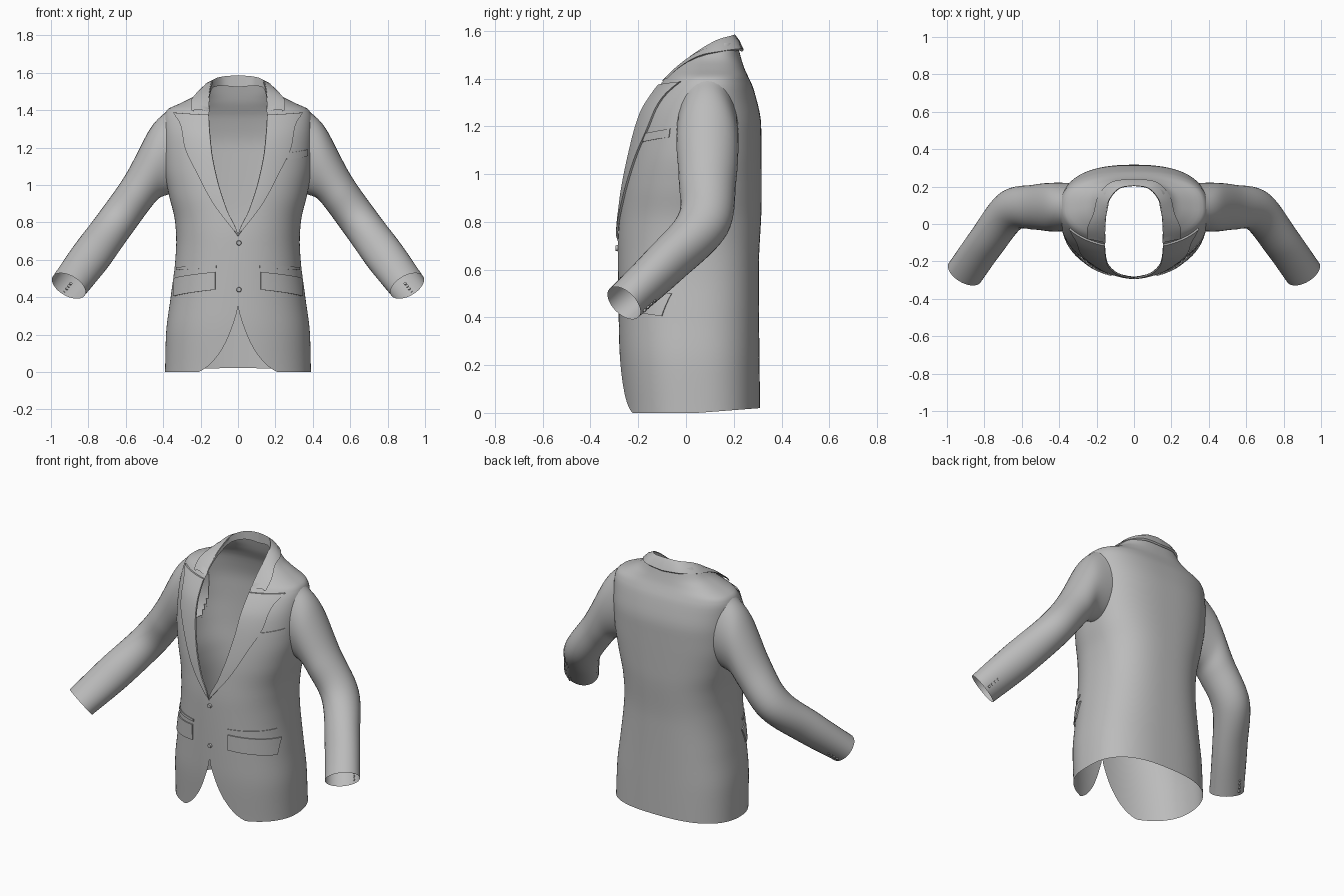
import bpy, bmesh, math
from mathutils import Vector

if "Cube" in bpy.data.objects:
    bpy.data.objects.remove(bpy.data.objects["Cube"])

cloth = bpy.data.materials.new("grey cloth")
cloth.use_nodes = True
grey = (0.5, 0.5, 0.5, 1)
cloth.diffuse_color = grey
bsdf = cloth.node_tree.nodes["Principled BSDF"]
bsdf.inputs["Base Color"].default_value = grey
bsdf.inputs["Roughness"].default_value = 0.8


def smooth_lookup(table, z):
    """Monotone cubic interpolation through (z, value) pairs."""
    if z <= table[0][0]:
        return table[0][1]
    if z >= table[-1][0]:
        return table[-1][1]
    slope = [(b[1] - a[1]) / (b[0] - a[0]) for a, b in zip(table, table[1:])]
    tan = [slope[0]]
    for a, b in zip(slope, slope[1:]):
        tan.append(2 * a * b / (a + b) if a * b > 0 else 0)
    tan.append(slope[-1])
    i = max(k for k in range(len(slope)) if table[k][0] <= z)
    h = table[i + 1][0] - table[i][0]
    t = (z - table[i][0]) / h
    return ((2*t**3 - 3*t*t + 1) * table[i][1] + (t**3 - 2*t*t + t) * h * tan[i]
            + (3*t*t - 2*t**3) * table[i + 1][1] + (t**3 - t*t) * h * tan[i + 1])


# Torso profiles by height: half width, front depth, back depth, front opening
WIDTH = [(0, .39), (.2, .385), (.4, .36), (.6, .335), (.7, .33), (.8, .336), (.95, .37), (1.1, .395),
         (1.25, .4), (1.35, .397), (1.4, .38), (1.44, .3), (1.48, .225), (1.52, .185), (1.55, .155)]
FRONT = [(0, -.26), (.3, -.28), (.7, -.285), (.9, -.272), (1.1, -.24), (1.25, -.2),
         (1.4, -.1), (1.5, -.005), (1.55, .08)]
BACK = [(0, .31), (.6, .305), (.9, .317), (1.2, .315), (1.35, .285), (1.45, .242), (1.55, .213)]
OPEN = [(0, .21), (.01, .19), (.05, .14), (.13, .08), (.25, .028), (.36, 0), (.72, 0),
        (.87, .06), (1.03, .11), (1.2, .142), (1.4, .155), (1.5, .15), (1.55, .135)]


def section(z):
    f, b = smooth_lookup(FRONT, z), smooth_lookup(BACK, z)
    return smooth_lookup(WIDTH, z), (f + b) / 2, (b - f) / 2


def power(theta):
    return 2.2 if theta < math.pi / 2 else 2.6


def angle_at(x, z):
    w = section(z)[0]
    return math.asin(min(max(x / w, 0), .985) ** 1.1)


def torso_point(z, theta, lift=0):
    """Point on the torso; theta runs from the front centre to the back."""
    w, mid, d = section(z)
    s, c, p = abs(math.sin(theta)), math.cos(theta), 2 / power(theta)
    x, y = w * s ** p, mid - d * math.copysign(abs(c) ** p, c)
    out = Vector((s / w, -c / d, 0)).normalized()
    return Vector((x, y, z)) + out * lift


def make(name, rows, closed=False, mirror=True, drop=None):
    """Skin a grid of points; drop(vertices) removes faces."""
    bm = bmesh.new()
    grid = [[bm.verts.new(p) for p in r] for r in rows]
    n = len(rows[0])
    for a, b in zip(grid, grid[1:]):
        for j in range(n if closed else n - 1):
            k = (j + 1) % n
            quad = [a[j], a[k], b[k], b[j]]
            if not (drop and drop(quad)):
                bm.faces.new(quad)
    bmesh.ops.delete(bm, geom=[v for v in bm.verts if not v.link_faces], context='VERTS')
    bmesh.ops.remove_doubles(bm, verts=bm.verts, dist=1e-5)
    bmesh.ops.recalc_face_normals(bm, faces=bm.faces)
    return finish(name, bm, mirror)


def finish(name, bm, mirror):
    me = bpy.data.meshes.new(name)
    bm.to_mesh(me)
    bm.free()
    me.materials.append(cloth)
    ob = bpy.data.objects.new(name, me)
    bpy.context.collection.objects.link(ob)
    bpy.ops.object.select_all(action='DESELECT')
    ob.select_set(True)
    bpy.context.view_layer.objects.active = ob
    bpy.ops.object.shade_smooth_by_angle(angle=math.radians(45))
    if mirror:
        ob.modifiers.new("Mirror", 'MIRROR').merge_threshold = .0005
    return ob


def spline(p, q, r, s, t):
    return .5 * (2*q + (r - p)*t + (2*p - 5*q + 4*r - s)*t*t + (3*q - p - 3*r + s)*t**3)


def refine(rows, steps):
    """Add smooth in-between rows."""
    out, last = [], len(rows) - 1
    for i in range(last):
        four = [rows[max(i - 1, 0)], rows[i], rows[i + 1], rows[min(i + 2, last)]]
        for k in range(steps):
            out.append([spline(*ps, k / steps) for ps in zip(*four)])
    return out + [rows[-1]]


# Torso shell with open front, hem and neck; armhole cut out
ARM_Y, ARM_Z, ARM_RY, ARM_RZ = .09, 1.17, .13, .22


def in_armhole(quad):
    return all(v.co.x > .2 and ((v.co.y - ARM_Y) / ARM_RY) ** 2
               + ((v.co.z - ARM_Z) / ARM_RZ) ** 2 < 1 for v in quad)


heights = [0, .005, .015, .03, .05, .08, .12, .16, .2, .24, .28, .32, .36]
heights += [.36 + .03 * i for i in range(1, 34)] + [1.36 + .01 * i for i in range(1, 20)]
rows = []
for z in heights:
    start = angle_at(smooth_lookup(OPEN, z), z)
    row = [torso_point(z, start + (math.pi - start) * j / 56) for j in range(57)]
    for p in row:
        p.z += .02 * max(0, (p.y - .05) / .26) * max(0, 1 - z / .3)
    row[-1].x = 0
    rows.append(row)
make("torso", rows, drop=in_armhole)

# Sleeves: first ring lies on the torso, the rest follow the bent arm
ARM = [((.445, .09, 1.115), (.025, 0, .185), (0, .13, 0)),
       ((.535, .09, .965), (.067, 0, .088), (0, .12, 0)),
       ((.66, .07, .79), (.083, .005, .062), (.02, .105, -.03)),
       ((.785, -.09, .62), (.09, .02, .055), (.01, .08, -.05)),
       ((.905, -.26, .46), (.09, .034, .033), (0, .06, -.06))]
SIDES = 32
turns = [2 * math.pi * j / SIDES for j in range(SIDES)]
ring = []
for a in turns:
    y, z = ARM_Y + ARM_RY * math.sin(a), ARM_Z + ARM_RZ * math.cos(a)
    w, mid, d = section(z)
    n = 2.2 if y < mid else 2.6
    ring.append(Vector((w * max(0, 1 - abs((y - mid) / d) ** n) ** (1 / n), y, z)))
rings = [ring] + [[Vector(c) + Vector(u) * math.cos(a) + Vector(v) * math.sin(a) for a in turns]
                  for c, u, v in ARM]
make("sleeve", refine(rings, 7), closed=True)


def plate(name, outline, lift=.008, slope=0, cols=14):
    """Raised cloth on the torso from rows of (z, inner x, outer x)."""
    grid = []
    for k, (z, x0, x1) in enumerate(outline):
        a, b = angle_at(x0, z), angle_at(x1, z)
        row = []
        for j in [0] + list(range(cols + 1)) + [cols]:
            t = j / cols
            edge = len(row) in (0, cols + 2) or k in (0, len(outline) - 1)
            zz = z + slope * t
            row.append(torso_point(zz, a + (b - a) * t, 0.001 if edge else lift))
        grid.append(row)
    return make(name, grid)


# Peaked lapels
LAPEL = [(.72, .004), (.89, .13), (1.05, .215), (1.19, .28), (1.31, .303), (1.375, .345)]
lapel = []
for i in range(29):
    z = .72 + .655 * i / 28
    x = smooth_lookup(OPEN, z)
    lapel.append((z, x, max(x + .003, smooth_lookup(LAPEL, z))))
plate("lapel", lapel + [lapel[-1]], lift=.01, slope=.012)

# Pocket flaps, welts and breast pocket
def band(z0, z1, x0, x1):
    zs = [z0, z0] + [z0 + (z1 - z0) * i / 4 for i in range(1, 4)] + [z1, z1]
    return [(z, x0, x1) for z in zs]


plate("pocket_flap", band(.44, .535, .12, .335), slope=-.035)
plate("pocket_welt", band(.555, .57, .115, .325), lift=.005, slope=-.01)
breast = plate("breast_pocket", band(1.135, 1.17, .26, .37), lift=.005, slope=.02)
breast.modifiers.clear()

# Folded collar: inner stand, fold line and outer fall
FOLD = [((.155, -.1, 1.39), (.25, -.078, 1.4)), ((.157, -.03, 1.455), (.25, -.022, 1.452)),
        ((.152, .04, 1.51), (.217, .058, 1.497)), ((.135, .125, 1.56), (.192, .15, 1.515)),
        ((.08, .19, 1.58), (.12, .225, 1.525)), ((0, .205, 1.585), (0, .242, 1.52))]
collar = []
for i, (fold, fall) in enumerate(FOLD):
    fold, fall = Vector(fold), Vector(fall)
    drop = .012 * i
    stand = fold + Vector((-.02 * fold.x, -.002, -drop - .003))
    middle = (fold + fall) / 2 + Vector((.02 * fold.x, 0, .008))
    under = fall + Vector((-.06 * fall.x, -.008, -.008))
    collar.append([stand, fold, middle, fall, under])
make("collar", refine(collar, 6))


# Buttons
def button(name, at, facing, radius, mirror):
    bm = bmesh.new()
    turn = Vector(facing).to_track_quat('Z', 'Y').to_matrix().to_4x4()
    turn.translation = Vector(at)
    bmesh.ops.create_cone(bm, cap_ends=True, segments=16, radius1=radius,
                          radius2=radius * .8, depth=.012, matrix=turn)
    finish(name, bm, mirror)


for z in (.69, .44):
    button("front_button", (.005, smooth_lookup(FRONT, z) - .004, z), (0, -1, 0), .014, False)

centre, out, back = (Vector(v) for v in ARM[-1])
along = Vector((-.46, .63, .63))
rim = (out * .35 + back * .95)
for i in range(4):
    button("cuff_button", centre + rim * 1.02 + along * (.025 + .022 * i), rim, .008, True)
